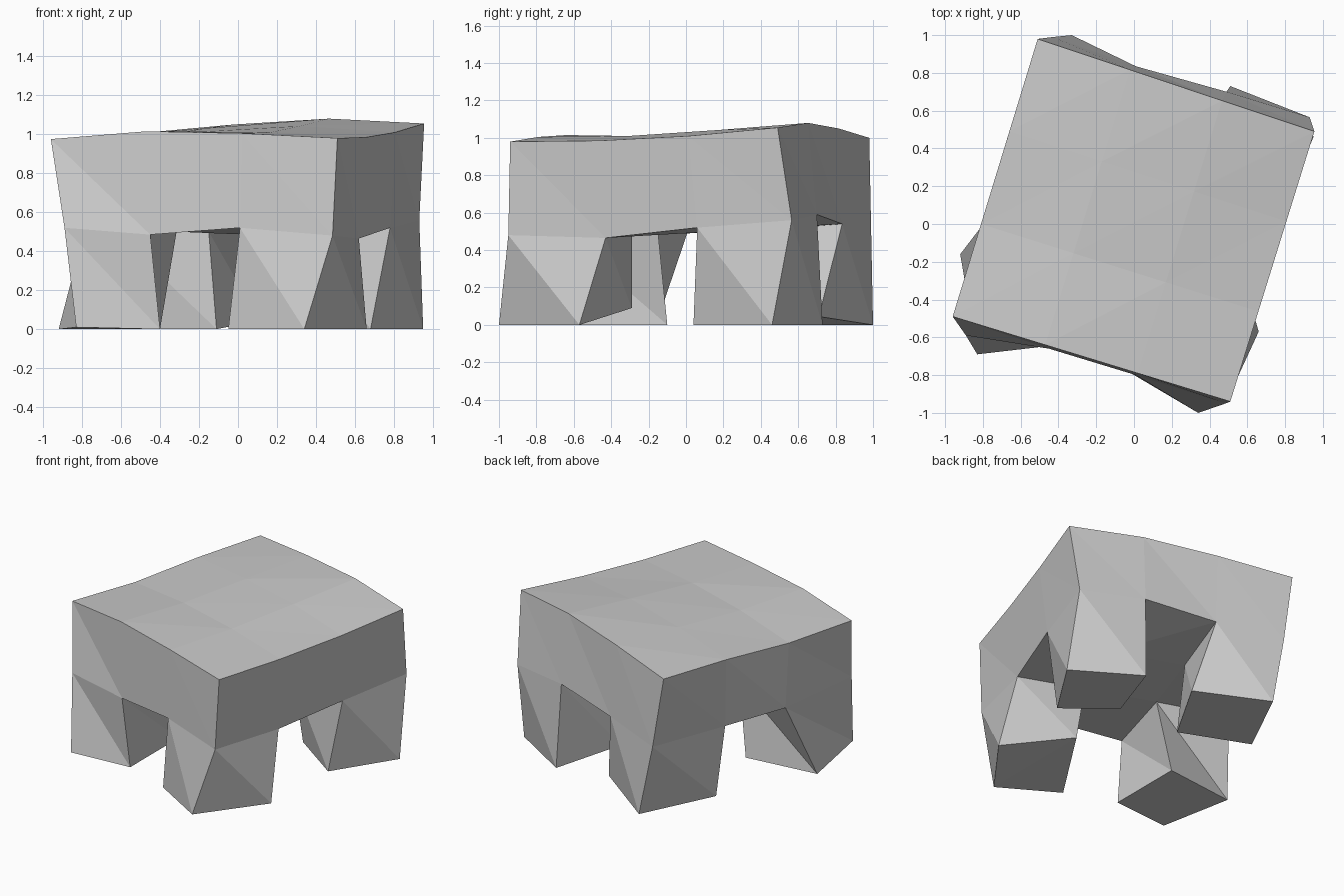
import bpy
import bmesh
from mathutils import Vector

default_cube = bpy.data.objects.get("Cube")
if default_cube:
    bpy.data.objects.remove(default_cube, do_unlink=True)

# One flat stone colour
stone = bpy.data.materials.new("stone_grey")
stone.use_nodes = True
colour = (0.6, 0.6, 0.6, 1)
stone.diffuse_color = colour
stone.node_tree.nodes["Principled BSDF"].inputs["Base Color"].default_value = colour

N = 3  # cells along each side of the block

# Top: an even, turned grid between its corners, with an uneven height
front_left, front_right = Vector((-.96, -.49, 0)), Vector((.51, -.94, 0))
back_left, back_right = Vector((-.51, .98, 0)), Vector((.955, .49, 0))
top_heights = [
    (.975, 1.015, 1.005, .98),
    (.962, 1.005, 1.01, .985),
    (.991, 1.03, 1.042, 1.01),
    (1, 1.05, 1.08, 1.055),
]

# Underside of the slab: rows run front to back, points left to right
under = [
    [(-.89, -.59, .52), (-.45, -.66, .485), (.01, -.8, .52), (.485, -.95, .48)],
    [(-.79, .01, .5), (-.315, -.15, .5), (.17, -.29, .48), (.62, -.43, .465)],
    [(-.63, .46, .5), (-.15, .33, .5), (.32, .17, .5), (.78, .06, .52)],
    [(-.43, .99, .5), (.01, .835, .54), (.49, .7, .59), (.93, .565, .56)],
]

# Soles of the four legs, one in each corner cell
soles = [
    [(-.83, -.69, .01), (-.4, -.64, 0), (-.05, -.77, 0), (.34, -1, 0)],
    [(-.92, -.16, 0), (-.4, -.1, 0), (.24, -.29, .09), (.66, -.57, 0)],
    [(-.58, .49, 0), (-.11, .3, 0), (.33, .26, .03), (.68, .04, 0)],
    [(-.33, 1, 0), (.11, .71, .045), (.51, .73, 0), (.95, .46, 0)],
]


def top_row(j):
    start = front_left.lerp(back_left, j / N)
    end = front_right.lerp(back_right, j / N)
    return [start.lerp(end, i / N) + Vector((0, 0, top_heights[j][i]))
            for i in range(N + 1)]


top = [top_row(j) for j in range(N + 1)]
all_cells = {(i, j) for i in range(N) for j in range(N)}
leg_cells = {(i, j) for i in (0, N - 1) for j in (0, N - 1)}

bm = bmesh.new()
levels = [[[bm.verts.new(p) for p in row] for row in level]
          for level in (top, under, soles)]


def ring(cell):
    # Corners of a cell, anticlockwise from above
    i, j = cell
    return [(i, j), (i + 1, j), (i + 1, j + 1), (i, j + 1)]


def quad(a, b, c, d):
    # Two flat triangles sharing the edge from a to c
    bm.faces.new((a, b, c))
    bm.faces.new((a, c, d))


def cap(level, cells, upward):
    for cell in sorted(cells):
        corners = [level[j][i] for i, j in ring(cell)]
        quad(*(corners if upward else corners[::-1]))


def walls(upper, lower, cells):
    # Outer walls wherever a cell has no neighbour
    sides = [(0, -1), (1, 0), (0, 1), (-1, 0)]
    for cell in sorted(cells):
        corners = ring(cell)
        for k, (dx, dy) in enumerate(sides):
            if (cell[0] + dx, cell[1] + dy) in cells:
                continue
            (i, j), (m, n) = corners[k], corners[(k + 1) % 4]
            quad(upper[j][i], lower[j][i], lower[n][m], upper[n][m])


# Slab
cap(levels[0], all_cells, True)
walls(levels[0], levels[1], all_cells)
cap(levels[1], all_cells - leg_cells, False)

# Legs
walls(levels[1], levels[2], leg_cells)
cap(levels[2], leg_cells, False)

mesh = bpy.data.meshes.new("stone_block")
bm.to_mesh(mesh)
bm.free()
mesh.materials.append(stone)
block = bpy.data.objects.new("four_legged_stone_block", mesh)
bpy.context.collection.objects.link(block)
